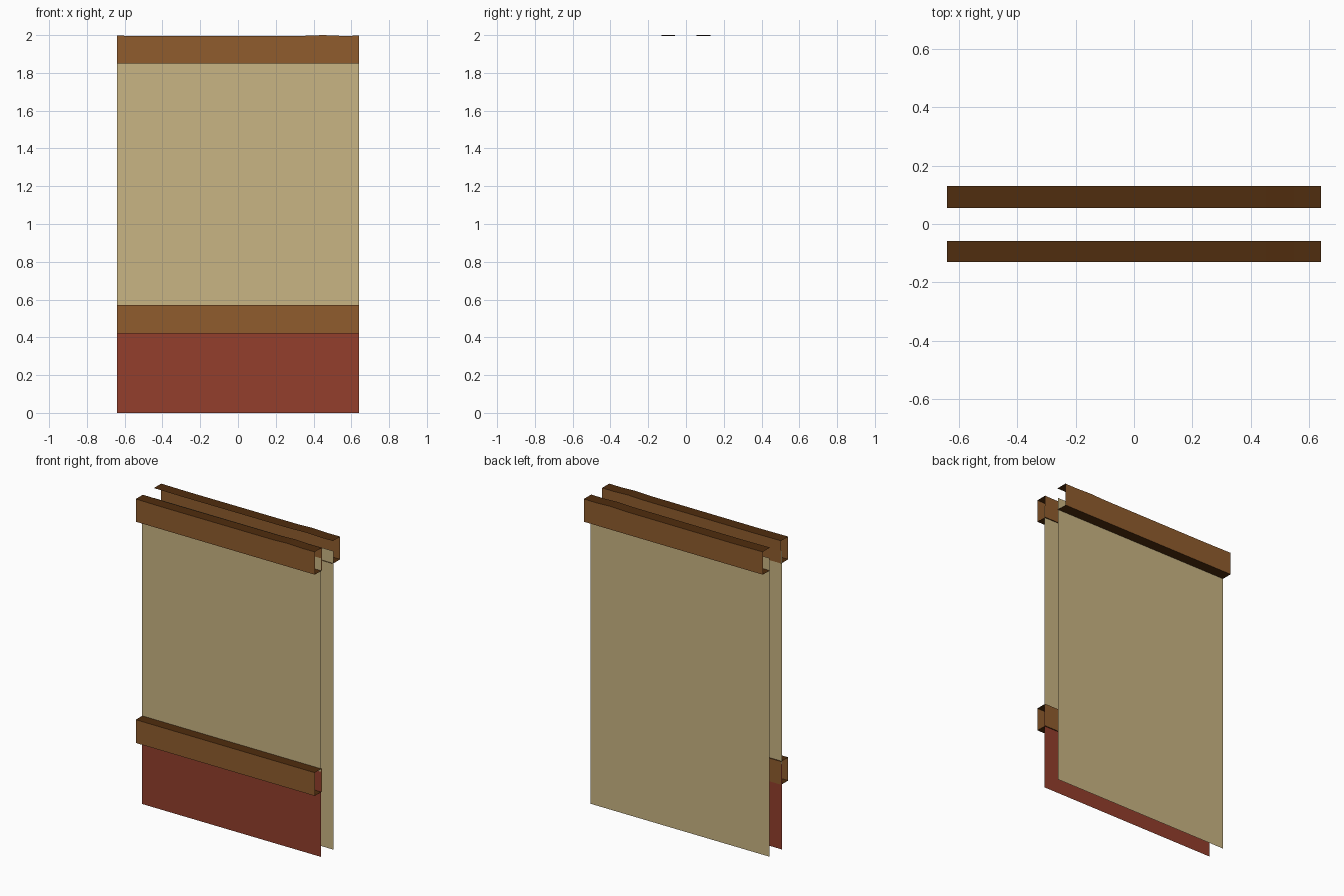
import bpy, bmesh

if "Cube" in bpy.data.objects:
    bpy.data.objects.remove(bpy.data.objects["Cube"])


def material(name, r, g, b):
    m = bpy.data.materials.new(name)
    lin = [((c / 255 + 0.055) / 1.055) ** 2.4 for c in (r, g, b)]
    m.diffuse_color = (*lin, 1)
    m.use_nodes = True
    m.node_tree.nodes["Principled BSDF"].inputs["Base Color"].default_value = m.diffuse_color
    return m


PLASTER = material("tan plaster", 201, 181, 131)
RED = material("red base", 147, 62, 44)
WOOD = material("brown wood", 144, 92, 45)
DARK = material("dark wood", 80, 45, 14)

HALF = 0.64


def strip(name, profile, mats, face_mats, stations):
    """Sweep an open (y, z) profile along x; stations are (x, z wobble)."""
    bm = bmesh.new()
    rows = [[bm.verts.new((x, y, z + (dz if z > 1.9 else 0))) for y, z in profile]
            for x, dz in stations]
    for a, b in zip(rows, rows[1:]):
        for i in range(len(profile) - 1):
            f = bm.faces.new((a[i], b[i], b[i + 1], a[i + 1]))
            f.material_index = face_mats[i]
    me = bpy.data.meshes.new(name)
    bm.to_mesh(me)
    bm.free()
    for m in mats:
        me.materials.append(m)
    ob = bpy.data.objects.new(name, me)
    bpy.context.collection.objects.link(ob)
    return ob


ENDS = [(-HALF, 0), (HALF, 0)]
WORN = [(-HALF, -0.003), (-0.45, -0.005), (0.34, -0.004), (0.45, 0), (0.55, -0.004), (HALF, -0.003)]


def wall(name, y, z0, z1, mat):
    # front panels face -y, back panels face +y
    prof = [(y, z0), (y, z1)] if y < 0 else [(y, z1), (y, z0)]
    strip(name, prof, [mat], [0], ENDS)


# thin wall skins, running behind the beams
wall("front_base_panel", -0.064, 0, 0.55, RED)
wall("front_plaster_panel", -0.064, 0.55, 1.93, PLASTER)
wall("back_plaster_panel", 0.06, 0, 1.93, PLASTER)

# front beams: open-ended tubes with dark top and underside
for name, z0, z1, st in (("front_top_beam", 1.85, 2.0, WORN),
                         ("front_lower_beam", 0.42, 0.57, ENDS)):
    strip(name, [(-0.058, z0), (-0.13, z0), (-0.13, z1), (-0.058, z1), (-0.058, z0)],
          [WOOD, DARK], [1, 0, 1, 0], st)

# back beam: channel open toward the wall
strip("back_top_beam", [(0.055, 2.0), (0.13, 2.0), (0.13, 1.85), (0.055, 1.85)],
      [WOOD, DARK], [1, 0, 1], WORN)
